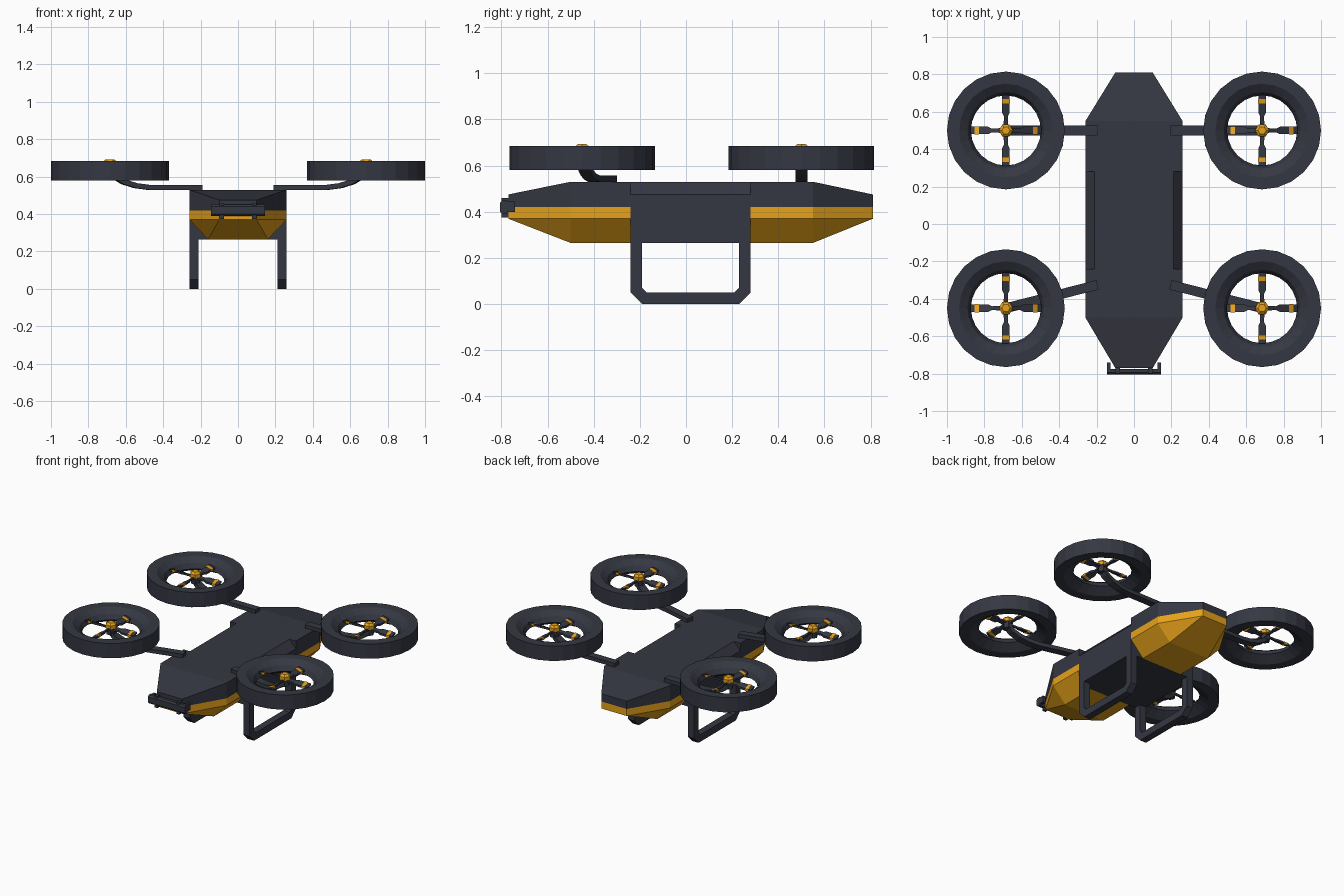
import bpy, bmesh, math
from mathutils import Vector

if "Cube" in bpy.data.objects:
    bpy.data.objects.remove(bpy.data.objects["Cube"])


def material(name, color):
    m = bpy.data.materials.new(name)
    m.diffuse_color = color
    m.use_nodes = True
    m.node_tree.nodes["Principled BSDF"].inputs["Base Color"].default_value = m.diffuse_color
    return m


DARK = material("dark_shell", (0.036, 0.039, 0.055, 1))
GOLD = material("gold_trim", (0.80, 0.36, 0.01, 1))


def loft(name, rings, mat, closed=False):
    """Skin matching rings of points; cap the ends unless closed."""
    bm = bmesh.new()
    vs = [[bm.verts.new(p) for p in r] for r in rings]
    n = len(rings[0])
    for i in range(len(vs) if closed else len(vs) - 1):
        a, b = vs[i], vs[(i + 1) % len(vs)]
        for j in range(n):
            k = (j + 1) % n
            bm.faces.new((a[j], a[k], b[k], b[j]))
    if not closed:
        bm.faces.new(vs[0])
        bm.faces.new(vs[-1])
    bmesh.ops.remove_doubles(bm, verts=bm.verts[:], dist=1e-4)
    bmesh.ops.recalc_face_normals(bm, faces=bm.faces[:])
    me = bpy.data.meshes.new(name)
    bm.to_mesh(me)
    bm.free()
    me.materials.append(mat)
    ob = bpy.data.objects.new(name, me)
    bpy.context.collection.objects.link(ob)
    return ob


def box(name, x0, x1, y0, y1, z0, z1, mat):
    return loft(name, [[(x0, y0, z), (x1, y0, z), (x1, y1, z), (x0, y1, z)] for z in (z0, z1)], mat)


def mirrored(half, y):
    """Complete a right-hand (x, z) half section at station y."""
    return [(x, y, z) for x, z in half] + [(-x, y, z) for x, z in reversed(half)]


def circle(c, r, z, n):
    return [(c[0] + r * math.cos(2 * math.pi * i / n), c[1] + r * math.sin(2 * math.pi * i / n), z)
            for i in range(n)]


# Hull ends: (y, half width, top z, belly half width, belly z)
ends = {"front": [(-0.77, 0.10, 0.475, 0.10, 0.37), (-0.50, 0.26, 0.53, 0.16, 0.265),
                  (-0.24, 0.26, 0.53, 0.16, 0.265)],
        "rear": [(0.28, 0.26, 0.53, 0.16, 0.265), (0.55, 0.26, 0.53, 0.16, 0.265),
                 (0.81, 0.10, 0.475, 0.10, 0.37)]}
for end, stations in ends.items():
    loft(end + "_upper_hull", [mirrored([(w, 0.42), (w, t)], y) for y, w, t, b, z in stations], DARK)
    loft(end + "_belly", [mirrored([(b, z), (w, 0.37), (w, 0.42)], y)
                          for y, w, t, b, z in stations], GOLD)

# Middle section with chamfered shoulders
mid = [(0.26, 0.265), (0.26, 0.475), (0.21, 0.53)]
loft("middle_hull", [mirrored(mid, y) for y in (-0.24, 0.28)], DARK)

# Landing skids
skid = [(-0.24, 0.27), (-0.24, 0.05), (-0.19, 0), (0.23, 0), (0.28, 0.05), (0.28, 0.27),
        (0.23, 0.27), (0.23, 0.07), (0.21, 0.05), (-0.17, 0.05), (-0.19, 0.07), (-0.19, 0.27)]
for s, side in ((1, "right"), (-1, "left")):
    loft(side + "_skid", [[(s * x, y, z) for y, z in skid] for x in (0.21, 0.26)], DARK)

# Front bumper: chamfered bar, side returns and mounting brackets
bar = [(-0.775, 0.39), (-0.795, 0.39), (-0.805, 0.40), (-0.805, 0.44), (-0.795, 0.45), (-0.775, 0.45)]
loft("bumper_bar", [[(x, y, z) for y, z in bar] for x in (-0.145, 0.145)], DARK)
for s, side in ((1, "right"), (-1, "left")):
    box(side + "_bumper_return", s * 0.125, s * 0.145, -0.78, -0.74, 0.40, 0.445, DARK)
    box(side + "_bumper_bracket", s * 0.075, s * 0.098, -0.80, -0.76, 0.375, 0.46, DARK)


def arm(name, start, end):
    """Flat bar that leaves the hull level and curves up into the hub."""
    d = Vector((end[0] - start[0], end[1] - start[1], 0))
    side = Vector((-d.y, d.x, 0)).normalized() * 0.026
    path = [(0, 0.543), (0.58, 0.543), (0.72, 0.552), (0.85, 0.572), (0.95, 0.60), (1.0, 0.63)]
    pts = [Vector((start[0], start[1], z)) + d * t for t, z in path]
    rings = []
    for i, p in enumerate(pts):
        t = pts[min(i + 1, len(pts) - 1)] - pts[max(i - 1, 0)]
        up = t.cross(side).normalized() * 0.0135
        rings.append([p + side + up, p - side + up, p - side - up, p + side - up])
    loft(name, rings, DARK)


# Ducted rotors with arms
duct = [(0.315, 0.58), (0.315, 0.685), (0.25, 0.685), (0.205, 0.655), (0.187, 0.62), (0.25, 0.58)]
blade = [(0.02, 0.013), (0.075, 0.010), (0.095, 0.020), (0.19, 0.020)]
for sx, side in ((1, "right"), (-1, "left")):
    for cy, root_y, end in ((-0.45, -0.325, "front"), (0.50, 0.50, "rear")):
        tag = end + "_" + side
        c = (sx * 0.685, cy)
        loft(tag + "_duct", [circle(c, r, z, 24) for r, z in duct], DARK, closed=True)
        arm(tag + "_arm", (sx * 0.195, root_y), c)
        loft(tag + "_motor", [circle(c, 0.032, z, 6) for z in (0.61, 0.66)], DARK)
        loft(tag + "_hub_cap", [circle(c, r, z, 6)
                                for r, z in ((0.038, 0.655), (0.038, 0.68), (0.022, 0.693))], GOLD)
        for k in range(4):
            a = k * math.pi / 2
            u, v = Vector((math.cos(a), math.sin(a), 0)), Vector((-math.sin(a), math.cos(a), 0.35))
            o = Vector((c[0], c[1], 0.65))
            up = Vector((0, 0, 0.007))

            def section(r, w, h=1.0):
                p = o + u * r
                return [p + v * w + up * h, p - v * w + up * h, p - v * w - up * h, p + v * w - up * h]
            loft(f"{tag}_blade_{k}", [section(r, w) for r, w in blade], DARK)
            loft(f"{tag}_blade_band_{k}", [section(r, 0.022, 1.25) for r in (0.145, 0.168)], GOLD)
